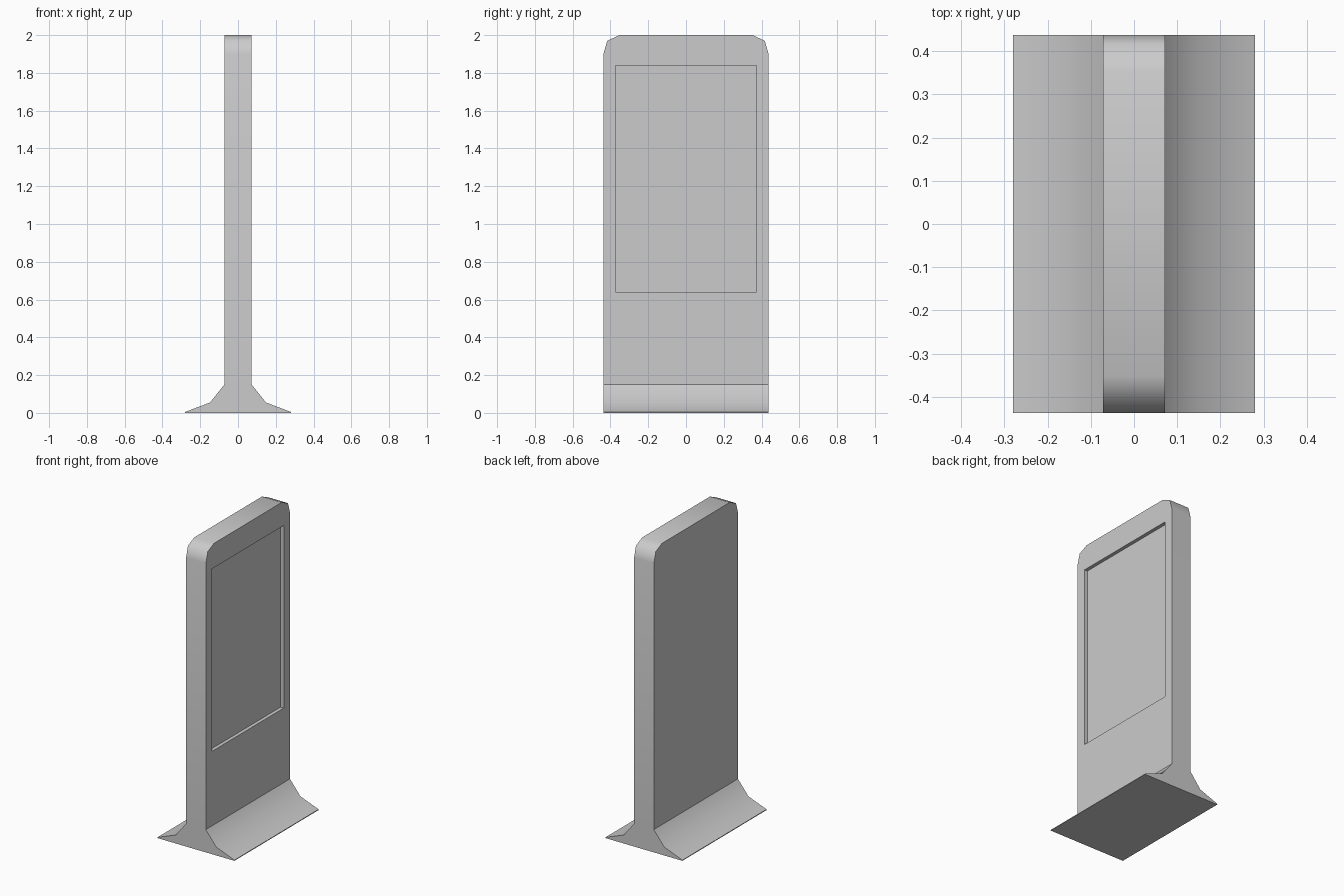
import bpy, bmesh, math
from mathutils import Vector

if "Cube" in bpy.data.objects:
    bpy.data.objects.remove(bpy.data.objects["Cube"])


def prism(name, profile, start, sweep):
    """Extrude a closed 3D outline along a sweep vector."""
    bm = bmesh.new()
    face = bm.faces.new([bm.verts.new(Vector(p) + Vector(start)) for p in profile])
    ext = bmesh.ops.extrude_face_region(bm, geom=[face])
    verts = [v for v in ext["geom"] if isinstance(v, bmesh.types.BMVert)]
    bmesh.ops.translate(bm, verts=verts, vec=sweep)
    bmesh.ops.recalc_face_normals(bm, faces=bm.faces)
    me = bpy.data.meshes.new(name)
    bm.to_mesh(me)
    bm.free()
    ob = bpy.data.objects.new(name, me)
    bpy.context.collection.objects.link(ob)
    return ob


def mirrored(half):
    return half + [(-u, z) for u, z in reversed(half)]


# Front section: thin slab with a flared foot, swept along y
section = mirrored([(0.28, 0), (0.28, 0.005), (0.148, 0.055), (0.072, 0.15), (0.072, 2.1)])
body = prism("display_stand", [(x, 0, z) for x, z in section], (0, -0.5, 0), (0, 1, 0))

# Side silhouette with faceted top corners, swept along x
outline = mirrored([(0.437, -0.1), (0.437, 1.9), (0.417, 1.97), (0.352, 2.0)])
silhouette = prism("silhouette_cutter", [(0, y, z) for y, z in outline], (-0.4, 0, 0), (0.8, 0, 0))

# Screen recess on the +x face only
screen = [(-0.373, 0.64), (0.373, 0.64), (0.373, 1.84), (-0.373, 1.84)]
recess = prism("screen_recess_cutter", [(0, y, z) for y, z in screen], (0.049, 0, 0), (0.2, 0, 0))

for cutter, op in ((silhouette, 'INTERSECT'), (recess, 'DIFFERENCE')):
    mod = body.modifiers.new(cutter.name, 'BOOLEAN')
    mod.operation, mod.object, mod.solver = op, cutter, 'EXACT'

# Bake the cuts and discard the cutters
bpy.context.view_layer.update()
baked = bpy.data.meshes.new_from_object(body.evaluated_get(bpy.context.evaluated_depsgraph_get()))
body.modifiers.clear()
body.data = baked
for cutter in (silhouette, recess):
    bpy.data.objects.remove(cutter)

# Smooth the foot curve and top corners, keep the other edges sharp
bm = bmesh.new()
bm.from_mesh(body.data)
for f in bm.faces:
    f.smooth = True
for e in bm.edges:
    foot_line = all(abs(v.co.z - 0.15) < 0.001 for v in e.verts)
    e.smooth = not foot_line and e.calc_face_angle(math.pi) < math.radians(60)
bm.to_mesh(body.data)
bm.free()
